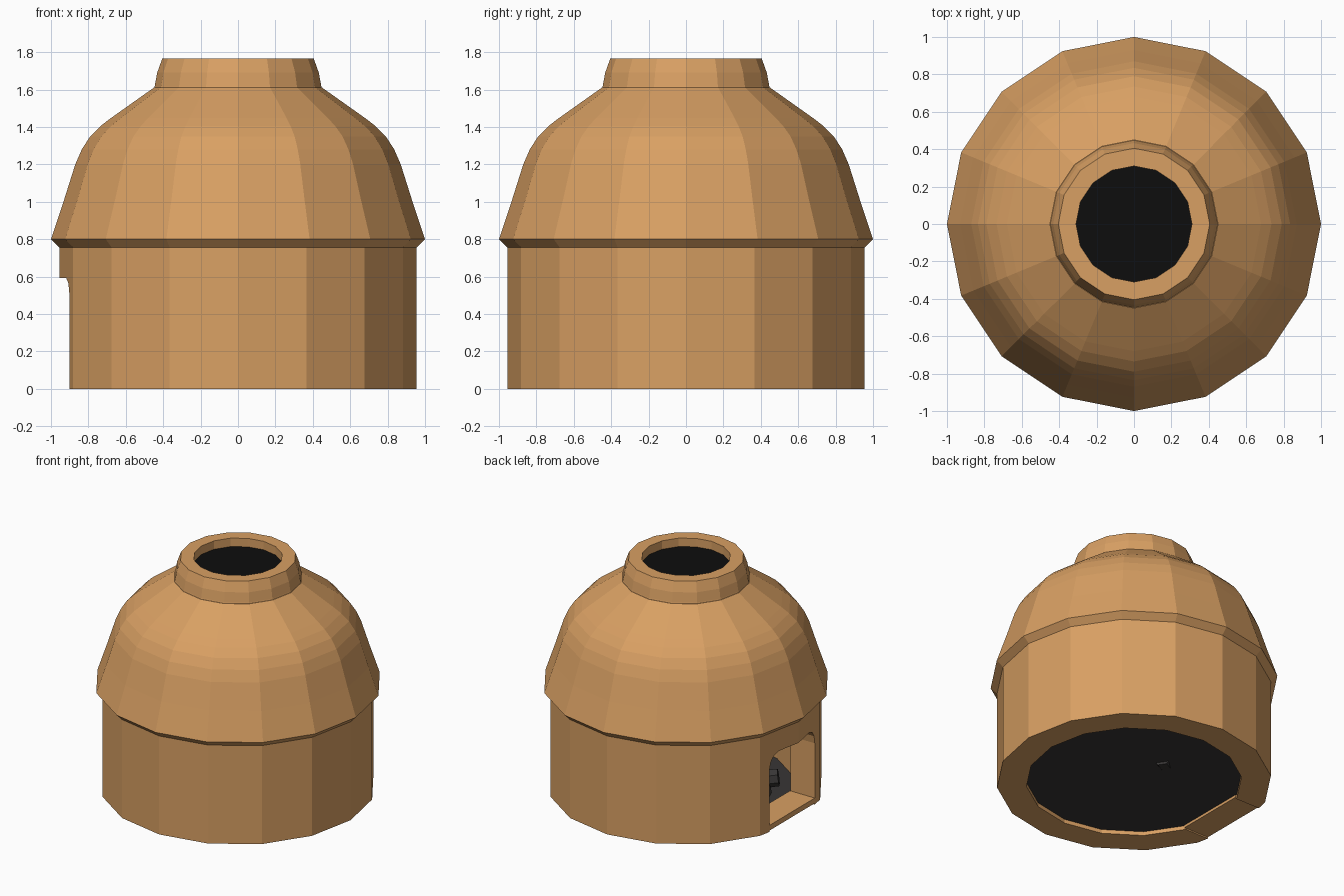
import bpy, bmesh, math
from mathutils import Vector

if "Cube" in bpy.data.objects:
    bpy.data.objects.remove(bpy.data.objects["Cube"], do_unlink=True)

SIDES = 16


def material(name, rgb):
    mat = bpy.data.materials.new(name)
    mat.use_nodes = True
    mat.diffuse_color = (*rgb, 1)
    mat.node_tree.nodes["Principled BSDF"].inputs["Base Color"].default_value = (*rgb, 1)
    return mat


clay = material("tan_clay", (0.69, 0.35, 0.125))
soot = material("soot_black", (0.004, 0.004, 0.004))
char = material("charcoal", (0.04, 0.037, 0.036))


def finish(name, bm, mat):
    bmesh.ops.recalc_face_normals(bm, faces=bm.faces)
    mesh = bpy.data.meshes.new(name)
    bm.to_mesh(mesh)
    bm.free()
    mesh.materials.append(mat)
    obj = bpy.data.objects.new(name, mesh)
    bpy.context.collection.objects.link(obj)
    return obj


def lathe(name, profile, mat):
    """Turn a closed (radius, height) outline into a faceted ring."""
    bm = bmesh.new()
    rings = []
    for i in range(SIDES):
        a = math.tau * i / SIDES
        rings.append([bm.verts.new((r * math.cos(a), r * math.sin(a), z)) for r, z in profile])
    n = len(profile)
    for i in range(SIDES):
        a, b = rings[i], rings[(i + 1) % SIDES]
        for j in range(n):
            k = (j + 1) % n
            bm.faces.new((a[j], b[j], b[k], a[k]))
    return finish(name, bm, mat)


def disc(name, radius, z, mat):
    bm = bmesh.new()
    bm.faces.new([bm.verts.new((radius * math.cos(math.tau * i / SIDES),
                                radius * math.sin(math.tau * i / SIDES), z))
                  for i in range(SIDES)])
    return finish(name, bm, mat)


def prism(name, outline, x0, x1, mat):
    """Extrude a (y, z) outline along x."""
    bm = bmesh.new()
    face = bm.faces.new([bm.verts.new((x0, y, z)) for y, z in outline])
    moved = bmesh.ops.extrude_face_region(bm, geom=[face])["geom"]
    bmesh.ops.translate(bm, vec=(x1 - x0, 0, 0),
                        verts=[v for v in moved if isinstance(v, bmesh.types.BMVert)])
    return finish(name, bm, mat)


def log(name, start, end, radius):
    start, end = Vector(start), Vector(end)
    axis = end - start
    bm = bmesh.new()
    bmesh.ops.create_cone(bm, cap_ends=True, segments=7, radius1=radius,
                          radius2=radius * 0.85, depth=axis.length)
    obj = finish(name, bm, char)
    obj.location = (start + end) / 2
    obj.rotation_euler = axis.to_track_quat("Z", "Y").to_euler()
    return obj


# Cylindrical wall
wall = lathe("base_wall", [(0.955, 0), (0.955, 0.77), (0.75, 0.77), (0.75, 0)], clay)

# Arched doorway cut through the wall
half = [(0.275, -0.1), (0.275, 0.47), (0.262, 0.53), (0.235, 0.57), (0.18, 0.593)]
cutter = prism("doorway_cutter", half + [(-y, z) for y, z in reversed(half)], -1.2, -0.5, clay)
cutter.hide_render = True
mod = wall.modifiers.new("doorway", "BOOLEAN")
mod.operation = "DIFFERENCE"
mod.solver = "EXACT"
mod.object = cutter
bpy.context.view_layer.objects.active = wall
bpy.ops.object.modifier_apply(modifier=mod.name)
bpy.data.objects.remove(cutter, do_unlink=True)

# Door sill
prism("door_sill", [(-0.275, 0.01), (0.275, 0.01), (0.275, 0.05), (-0.275, 0.05)],
      -0.9, -0.69, clay)

# Dome with an overhanging chamfered rim
outer = [(0.955, 0.755), (1.0, 0.8), (0.93, 1.01), (0.87, 1.2), (0.835, 1.28),
         (0.79, 1.35), (0.735, 1.405), (0.68, 1.447), (0.45, 1.61)]
inner = [(0.31, 1.61), (0.56, 1.42), (0.7, 1.2), (0.75, 0.755)]
lathe("dome", outer + inner, clay)

# Chimney collar and its sooty opening
lathe("chimney_collar", [(0.45, 1.6), (0.445, 1.62), (0.432, 1.69), (0.405, 1.765),
                         (0.31, 1.765), (0.31, 1.6)], clay)
disc("chimney_soot", 0.311, 1.7, soot)

# Ash floor and charred logs
disc("ash_floor", 0.752, 0.03, char)
logs = [((0.0, 0.3, 0.08), (-0.68, -0.15, 0.2)),
        ((0.35, -0.2, 0.1), (-0.66, -0.02, 0.12)),
        ((-0.1, -0.45, 0.1), (-0.45, 0.25, 0.25)),
        ((0.3, 0.35, 0.1), (-0.3, -0.2, 0.34))]
for i, (start, end) in enumerate(logs):
    log(f"charred_log_{i + 1}", start, end, 0.075)
